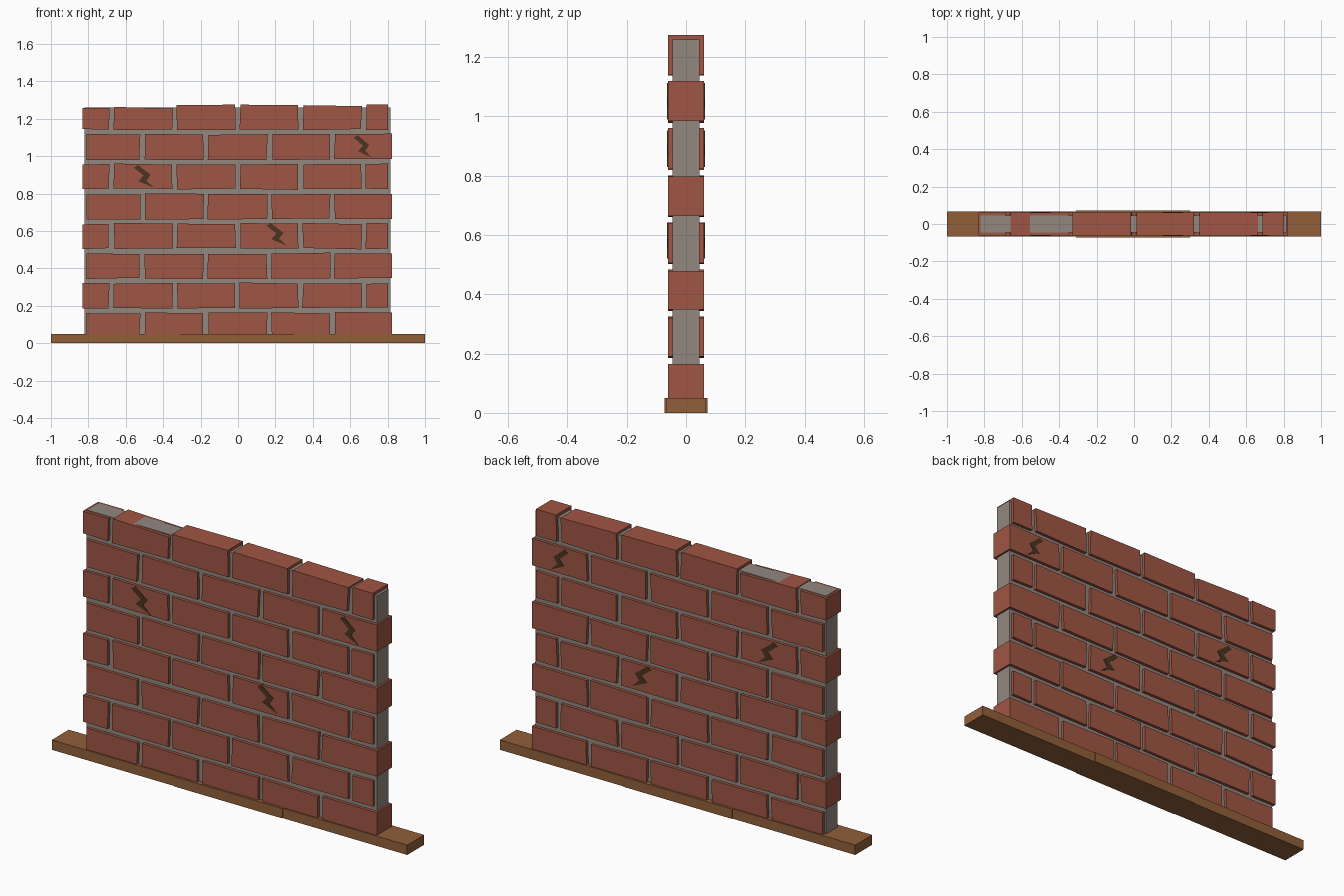
import bpy, bmesh, random

random.seed(4)
cube = bpy.data.objects.get("Cube")
if cube:
    bpy.data.objects.remove(cube, do_unlink=True)


def material(name, rgb):
    mat = bpy.data.materials.new(name)
    mat.use_nodes = True
    mat.diffuse_color = (*rgb, 1)
    mat.node_tree.nodes["Principled BSDF"].inputs["Base Color"].default_value = (*rgb, 1)
    return mat


brick_red = material("brick red", (0.35, 0.092, 0.058))
mortar_grey = material("mortar grey", (0.285, 0.245, 0.212))
earth_brown = material("earth brown", (0.285, 0.115, 0.042))
crack_brown = material("dark crack brown", (0.07, 0.034, 0.014))


def prism(name, outline, vector, mat):
    """Extrude a closed outline of 3D points along a vector."""
    bm = bmesh.new()
    face = bm.faces.new([bm.verts.new(p) for p in outline])
    grown = bmesh.ops.extrude_face_region(bm, geom=[face])["geom"]
    bmesh.ops.translate(bm, vec=vector, verts=[v for v in grown if isinstance(v, bmesh.types.BMVert)])
    bmesh.ops.recalc_face_normals(bm, faces=bm.faces)
    mesh = bpy.data.meshes.new(name)
    bm.to_mesh(mesh)
    bm.free()
    mesh.materials.append(mat)
    obj = bpy.data.objects.new(name, mesh)
    bpy.context.collection.objects.link(obj)
    return obj


def slab(name, points, depth, mat):
    """Prism from an x-z outline, centred on y = 0."""
    return prism(name, [(x, -depth, z) for x, z in points], (0, 2 * depth, 0), mat)


# Base board, slightly wider across its middle
side = [(-1, 0.068), (-0.31, 0.068), (-0.31, 0.072), (0.3, 0.072), (0.3, 0.068), (1, 0.068)]
board = [(x, y, 0) for x, y in side] + [(x, -y, 0) for x, y in reversed(side)]
prism("base_board", board, (0, 0, 0.05), earth_brown)

# Mortar core
slab("mortar_core", [(-0.82, 0.04), (0.815, 0.04), (0.815, 1.26), (-0.82, 1.26)], 0.046, mortar_grey)

# Brick courses in running bond, with slightly uneven corners
PITCH, HEIGHT, GAP = 0.159, 0.134, 0.025
full_joints = [-0.823, -0.512, -0.173, 0.168, 0.504, 0.837]
half_joints = [-0.843, -0.677, -0.338, -0.002, 0.334, 0.672, 0.814]
top_heights = [(1.257, 1.258), (1.263, 1.254), (1.273, 1.275), (1.275, 1.272), (1.272, 1.267), (1.275, 1.275)]


def wobble(amount=0.004):
    return random.uniform(-amount, amount)


for row in range(8):
    joints = half_joints if row % 2 else full_joints
    low = 0.028 + row * PITCH
    for i, (a, b) in enumerate(zip(joints, joints[1:])):
        left, right = a + GAP / 2, b - GAP / 2
        tops = top_heights[i] if row == 7 else (low + HEIGHT + wobble(), low + HEIGHT + wobble())
        # Outer ends of the wall stay straight
        wl = 0 if i == 0 else 0.004
        wr = 0 if i == len(joints) - 2 else 0.004
        corners = [(left + wobble(wl), low + wobble()), (right + wobble(wr), low + wobble()),
                   (right + wobble(wr), tops[1]), (left + wobble(wl), tops[0])]
        slab(f"brick_{row + 1}_{i + 1}", corners, 0.0615, brick_red)

# Zigzag cracks running through the wall
zigzag = [(-0.05, 0.046), (-0.028, 0.06), (0.04, 0.008), (0.017, -0.024),
          (0.06, -0.062), (-0.025, -0.026), (0.003, 0.004)]
for i, (cx, cz, width) in enumerate([(-0.507, 0.892, 1.0), (0.203, 0.582, 1.0), (0.665, 1.052, 0.9)]):
    slab(f"crack_{i + 1}", [(cx + x * width, cz + z) for x, z in zigzag], 0.0635, crack_brown)
